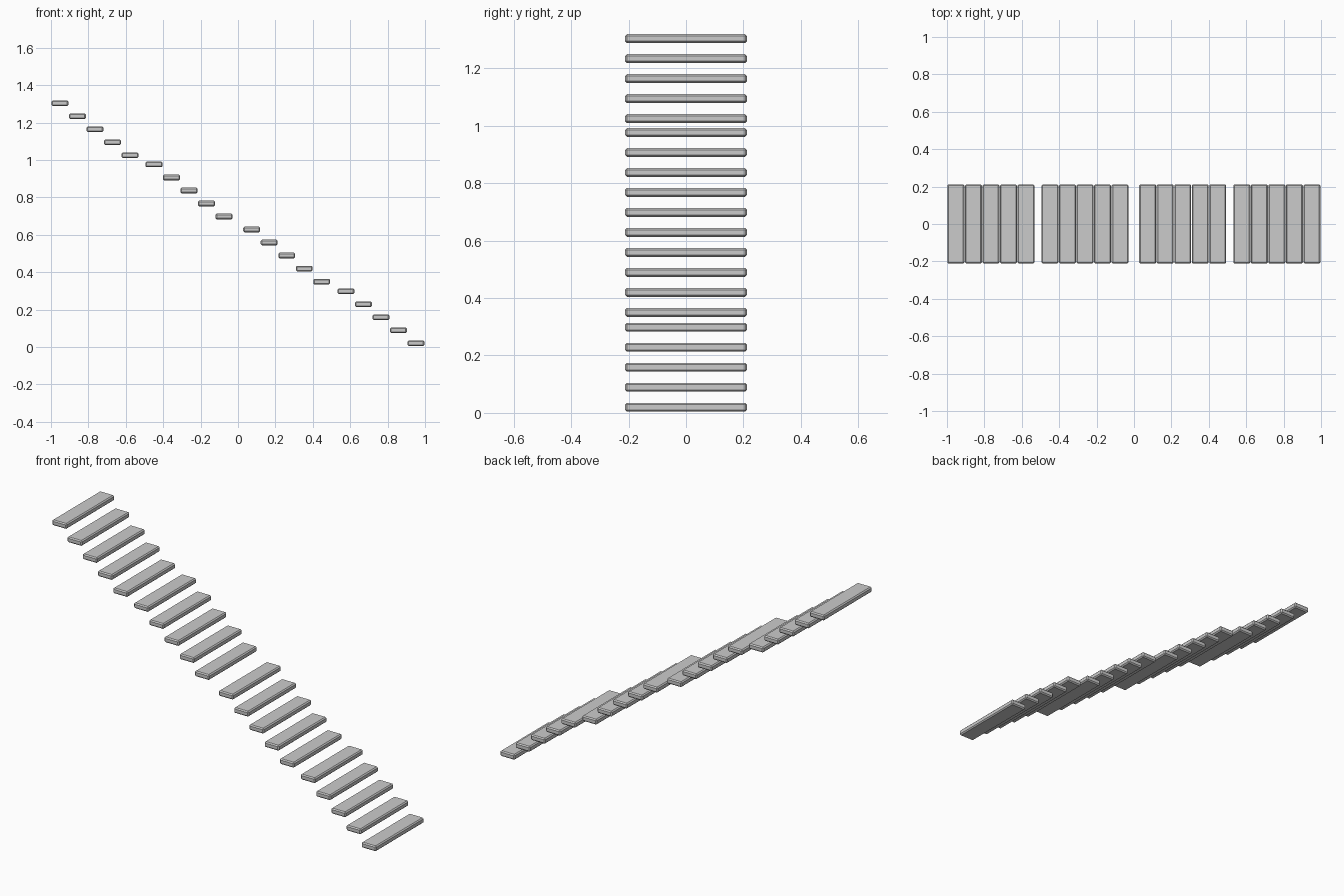
import bpy, bmesh
from mathutils import Matrix

if "Cube" in bpy.data.objects:
    bpy.data.objects.remove(bpy.data.objects["Cube"])

W, D, H = 0.09, 0.424, 0.03      # tread size
PITCH, RISE = 0.0936, 0.0696     # spacing inside a flight

# One shared tread mesh: slab with softly chamfered edges
mesh = bpy.data.meshes.new("stair_tread")
bm = bmesh.new()
bmesh.ops.create_cube(bm, size=1.0, matrix=Matrix.Diagonal((W, D, H, 1)))
bmesh.ops.bevel(bm, geom=bm.edges[:], offset=0.006, segments=1,
                affect='EDGES', profile=0.5)
bm.to_mesh(mesh)
bm.free()

# Four flights of five treads, descending toward +x (first tread centre x, z)
flights = [(-0.952, 1.303), (-0.449, 0.976), (0.073, 0.628), (0.577, 0.298)]
for f, (x, z) in enumerate(flights):
    for i in range(5):
        tread = bpy.data.objects.new(f"tread_{f * 5 + i + 1:02d}", mesh)
        tread.location = (x + i * PITCH, 0, z - i * RISE)
        bpy.context.collection.objects.link(tread)
